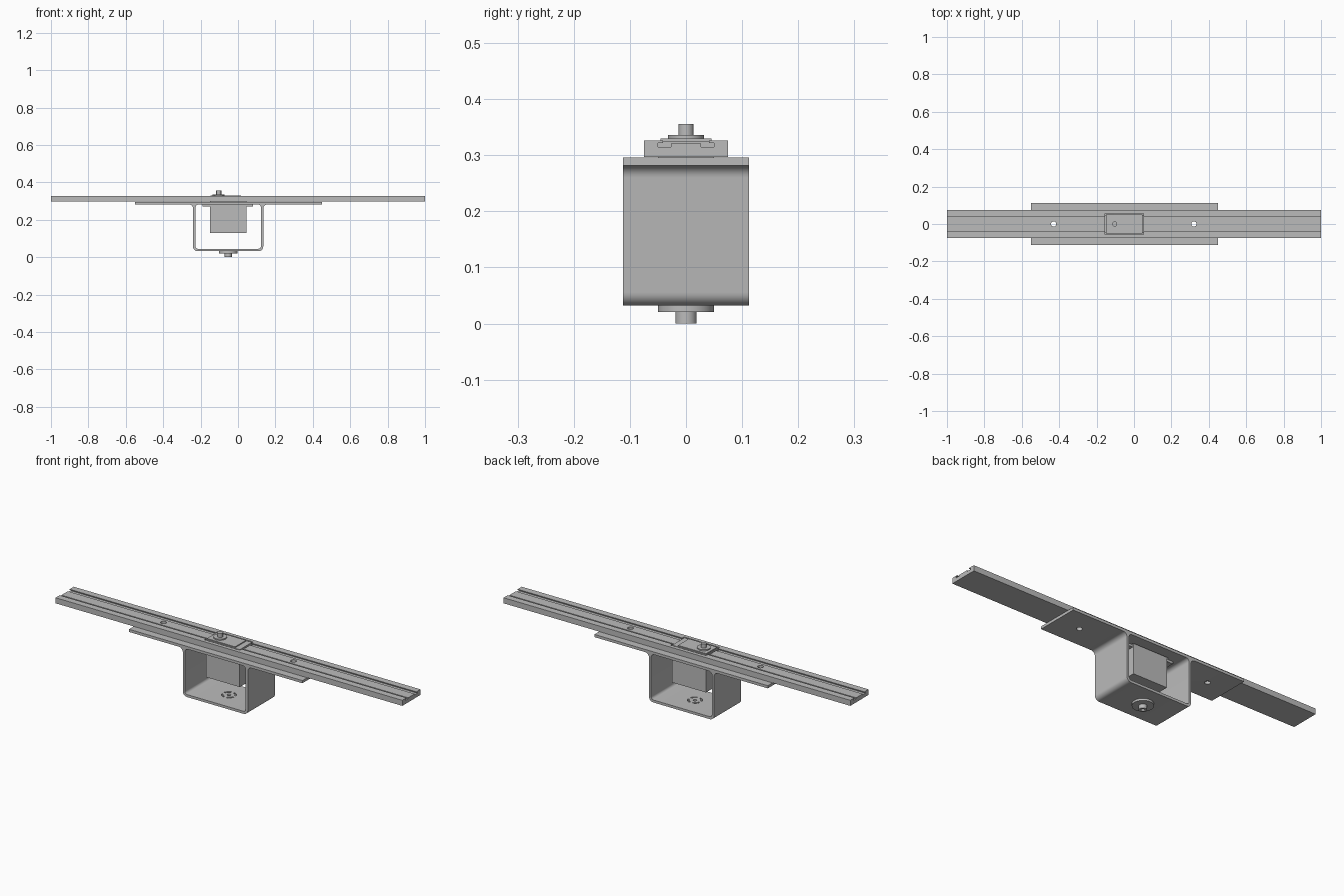
import bpy, bmesh, math
from mathutils import Matrix, Vector

if "Cube" in bpy.data.objects:
    bpy.data.objects.remove(bpy.data.objects["Cube"])

grey = bpy.data.materials.new("plain grey")
grey.use_nodes = True
grey.diffuse_color = (0.5, 0.5, 0.5, 1)
grey.node_tree.nodes["Principled BSDF"].inputs["Base Color"].default_value = (0.5, 0.5, 0.5, 1)


def finish(name, bm):
    bmesh.ops.recalc_face_normals(bm, faces=bm.faces)
    mesh = bpy.data.meshes.new(name)
    bm.to_mesh(mesh)
    bm.free()
    mesh.materials.append(grey)
    obj = bpy.data.objects.new(name, mesh)
    bpy.context.collection.objects.link(obj)
    return obj


def box(name, x0, x1, y, z0, z1):
    bm = bmesh.new()
    size = Matrix.Diagonal((x1 - x0, 2 * y, z1 - z0, 1))
    centre = Matrix.Translation(((x0 + x1) / 2, 0, (z0 + z1) / 2))
    bmesh.ops.create_cube(bm, size=1, matrix=centre @ size)
    return finish(name, bm)


def cylinder(name, x, y, radius, z0, z1, sides=32):
    bm = bmesh.new()
    bmesh.ops.create_cone(bm, cap_ends=True, segments=sides, radius1=radius, radius2=radius,
                          depth=z1 - z0, matrix=Matrix.Translation((x, y, (z0 + z1) / 2)))
    return finish(name, bm)


def prism(name, points, start, end, place):
    """Extrude a closed profile; place maps (u, v, depth) to a 3D point."""
    bm = bmesh.new()
    face = bm.faces.new([bm.verts.new(place(u, v, start)) for u, v in points])
    moved = bmesh.ops.extrude_face_region(bm, geom=[face])["geom"]
    shift = Vector(place(0, 0, end)) - Vector(place(0, 0, start))
    bmesh.ops.translate(bm, vec=shift, verts=[v for v in moved if isinstance(v, bmesh.types.BMVert)])
    return finish(name, bm)


def rounded(corners, steps=6):
    """Replace each (x, z, radius) corner by a tangent arc."""
    out = []
    for i, (x, z, r) in enumerate(corners):
        p = Vector((x, z))
        if r == 0:
            out.append(p)
            continue
        a = (Vector(corners[i - 1][:2]) - p).normalized()
        b = (Vector(corners[(i + 1) % len(corners)][:2]) - p).normalized()
        for k in range(steps + 1):
            t = k / steps * math.pi / 2
            out.append(p + r * (a * (1 - math.sin(t)) + b * (1 - math.cos(t))))
    return out


def cut(obj, cutters):
    for c in cutters:
        c.hide_render = True
        c.hide_set(True)
        m = obj.modifiers.new("cut", "BOOLEAN")
        m.operation, m.solver, m.object = "DIFFERENCE", "EXACT", c


def smooth(obj):
    bpy.ops.object.select_all(action="DESELECT")
    obj.select_set(True)
    bpy.context.view_layer.objects.active = obj
    for m in list(obj.modifiers):
        bpy.ops.object.modifier_apply(modifier=m.name)
    bpy.ops.object.shade_smooth_by_angle(angle=math.radians(30))


def along_y(u, v, d):
    return (u, d, v)


def along_x(u, v, d):
    return (d, u, v)


# Cutters shared by the rail and the bracket
mount_holes = [cylinder("mount_hole_cutter", x, 0, 0.014, 0.2, 0.4, 16) for x in (-0.43, 0.32)]
servo_window = box("servo_window_cutter", -0.155, 0.05, 0.056, 0.275, 0.4)

# Slotted rail: T-shaped groove with a low ridge along its middle
half = [(0.075, 0.297), (0.075, 0.326), (0.041, 0.326), (0.041, 0.322),
        (0.05, 0.322), (0.05, 0.315), (0.027, 0.315), (0.027, 0.321)]
rail = prism("slotted_rail", half + [(-y, z) for y, z in reversed(half)], -1, 1, along_x)
cut(rail, mount_holes + [servo_window])
smooth(rail)

# Bracket: wide top plate with a rounded box hanging below
outer = rounded([(-0.55, 0.296, 0), (-0.55, 0.282, 0), (-0.24, 0.282, 0.022), (-0.24, 0.032, 0.024),
                 (0.135, 0.032, 0.024), (0.135, 0.282, 0.022), (0.45, 0.282, 0), (0.45, 0.296, 0)])
inner = rounded([(-0.228, 0.282, 0.018), (-0.228, 0.045, 0.014),
                 (0.123, 0.045, 0.014), (0.123, 0.282, 0.018)])
bracket = prism("box_bracket", outer, -0.112, 0.112, along_y)
opening = prism("bracket_opening_cutter", inner, -0.2, 0.2, along_y)

# Arc slots and a centre hole in the bracket floor
HUB = -0.052
slots = [cylinder("hub_bore_cutter", HUB, 0, 0.009, -0.01, 0.1)]
for quarter in range(4):
    angles = [math.radians(quarter * 90 + 15 + 15 * k) for k in range(5)]
    ring = [(HUB + r * math.cos(a), r * math.sin(a))
            for r, order in ((0.036, angles), (0.028, angles[::-1])) for a in order]
    slots.append(prism("floor_slot_cutter", ring, 0.036, 0.1, lambda u, v, d: (u, v, d)))
cut(bracket, [opening, servo_window] + mount_holes + slots)
smooth(bracket)

# Hub under the bracket
hub_flange = cylinder("hub_flange", HUB, 0, 0.05, 0.021, 0.032, 48)
hub_boss = cylinder("hub_boss", HUB, 0, 0.019, 0, 0.022)
for part in (hub_flange, hub_boss):
    cut(part, slots[:1])
    smooth(part)

# Servo motor passing up through the rail
box("servo_body", -0.15, 0.045, 0.05, 0.13, 0.325)
box("servo_ears", -0.19, 0.08, 0.045, 0.27, 0.282)
box("servo_lid", -0.148, 0.015, 0.045, 0.324, 0.33)
smooth(cylinder("servo_collar", -0.103, 0, 0.032, 0.329, 0.336))
cylinder("servo_spline", -0.103, 0, 0.0135, 0.335, 0.356, 20)
